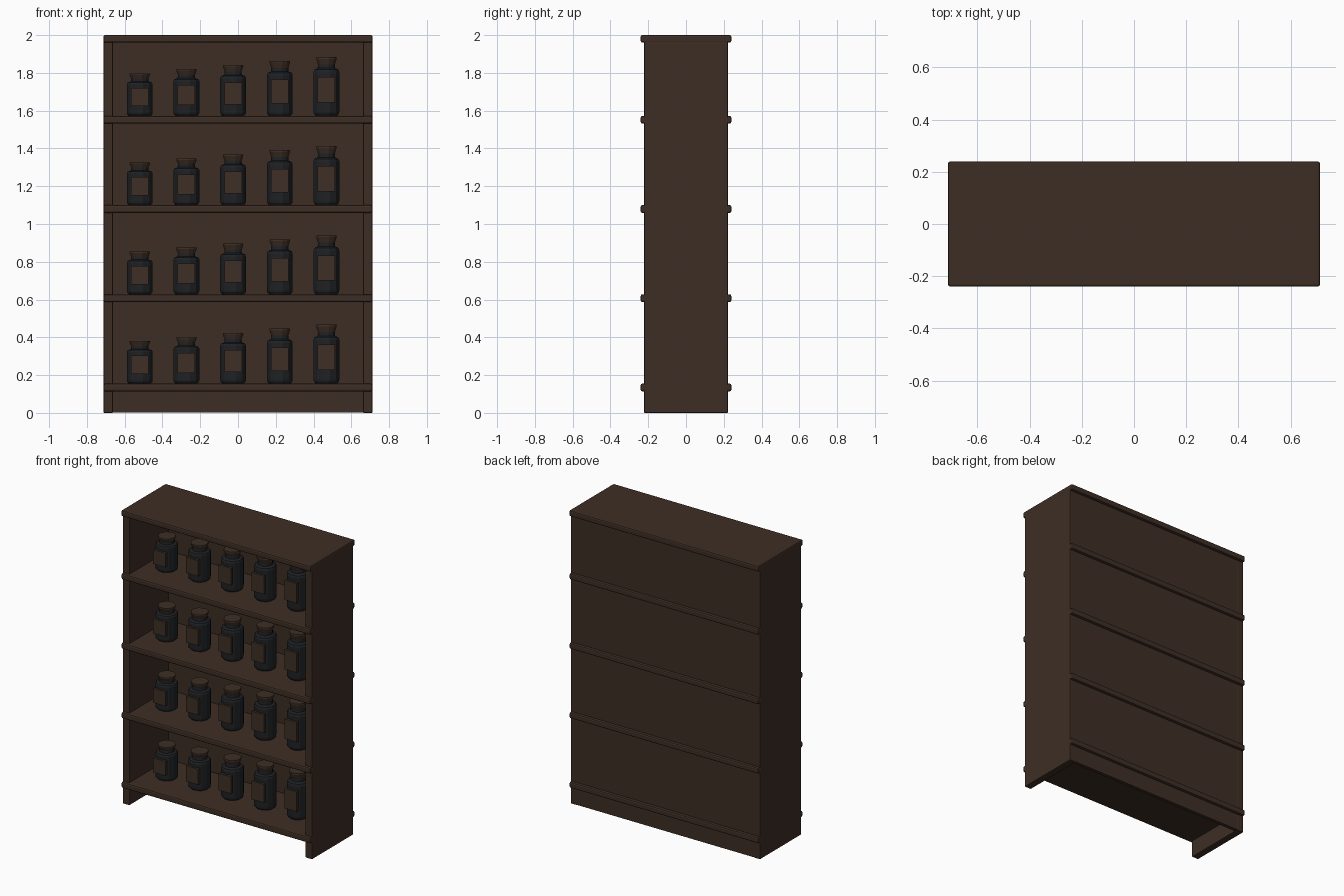
import bpy, bmesh, math

if "Cube" in bpy.data.objects:
    bpy.data.objects.remove(bpy.data.objects["Cube"])


def material(name, rgb):
    m = bpy.data.materials.new(name)
    m.diffuse_color = (*rgb, 1)
    m.use_nodes = True
    m.node_tree.nodes["Principled BSDF"].inputs["Base Color"].default_value = m.diffuse_color
    return m


WOOD = material("dark_wood", (0.048, 0.027, 0.018))
GLASS = material("dark_glass", (0.0135, 0.015, 0.0175))
CORK = material("brown_cork", (0.048, 0.028, 0.018))


def finish(bm, name, mat):
    bmesh.ops.recalc_face_normals(bm, faces=bm.faces)
    me = bpy.data.meshes.new(name)
    bm.to_mesh(me)
    bm.free()
    me.materials.append(mat)
    ob = bpy.data.objects.new(name, me)
    bpy.context.collection.objects.link(ob)
    return ob


def box(name, x, y, z, mat, bevel=0.0):
    """Box from (min, max) ranges, with optional chamfered edges."""
    bm = bmesh.new()
    bmesh.ops.create_cube(bm, size=1)
    for v in bm.verts:
        v.co = [r[0] + (c + 0.5) * (r[1] - r[0]) for c, r in zip(v.co, (x, y, z))]
    if bevel:
        bmesh.ops.bevel(bm, geom=bm.edges[:], offset=bevel, segments=2,
                        profile=0.5, affect='EDGES')
    return finish(bm, name, mat)


def lathe(name, profile, centre, mat, sides=12):
    """Closed turned solid from (radius, height) points."""
    bm = bmesh.new()
    rings = []
    for r, z in profile:
        rings.append([bm.verts.new((centre[0] + r * math.cos(2 * math.pi * (i + 0.5) / sides),
                                    centre[1] + r * math.sin(2 * math.pi * (i + 0.5) / sides),
                                    centre[2] + z)) for i in range(sides)])
    for a, b in zip(rings, rings[1:]):
        for i in range(sides):
            j = (i + 1) % sides
            bm.faces.new((a[i], a[j], b[j], b[i]))
    bm.faces.new(rings[0][::-1])
    bm.faces.new(rings[-1])
    return finish(bm, name, mat)


# Cabinet sides and back panel
for label, s in (("left", -1), ("right", 1)):
    box(f"{label}_side", sorted((s * 0.662, s * 0.712)), (-0.222, 0.222), (0, 1.985), WOOD, 0.005)
box("back_panel", (-0.67, 0.67), (0.197, 0.221), (0.003, 1.98), WOOD)

# Shelves and top board, overhanging front and back
shelf_tops = [0.155, 0.628, 1.1, 1.572]
for i, z in enumerate(shelf_tops):
    box(f"shelf_{i + 1}", (-0.711, 0.711), (-0.24, 0.24), (z - 0.041, z), WOOD, 0.009)
box("top_board", (-0.713, 0.713), (-0.24, 0.24), (1.96, 2.0), WOOD, 0.009)

# Rows of jars growing taller to the right
JAR_Y = -0.022
for row, z in enumerate(shelf_tops):
    for col in range(5):
        x = -0.52 + 0.247 * col
        h = 0.226 + 0.0215 * col
        tag = f"{row + 1}_{col + 1}"
        # Glass body with chamfered foot, shoulder and neck
        lathe(f"jar_{tag}", [(0.060, 0.0), (0.069, 0.04 * h), (0.071, 0.08 * h),
                             (0.071, 0.74 * h), (0.066, 0.785 * h), (0.048, 0.81 * h),
                             (0.046, 0.9 * h)], (x, JAR_Y, z), GLASS)
        # Tapered stopper
        lathe(f"stopper_{tag}", [(0.046, 0.87 * h), (0.056, 0.97 * h), (0.055, h)],
              (x, JAR_Y, z), CORK)
        # Flat label on the front
        box(f"label_{tag}", (x - 0.046, x + 0.046), (JAR_Y - 0.082, JAR_Y - 0.064),
            (z + 0.23 * h, z + 0.66 * h), CORK)
